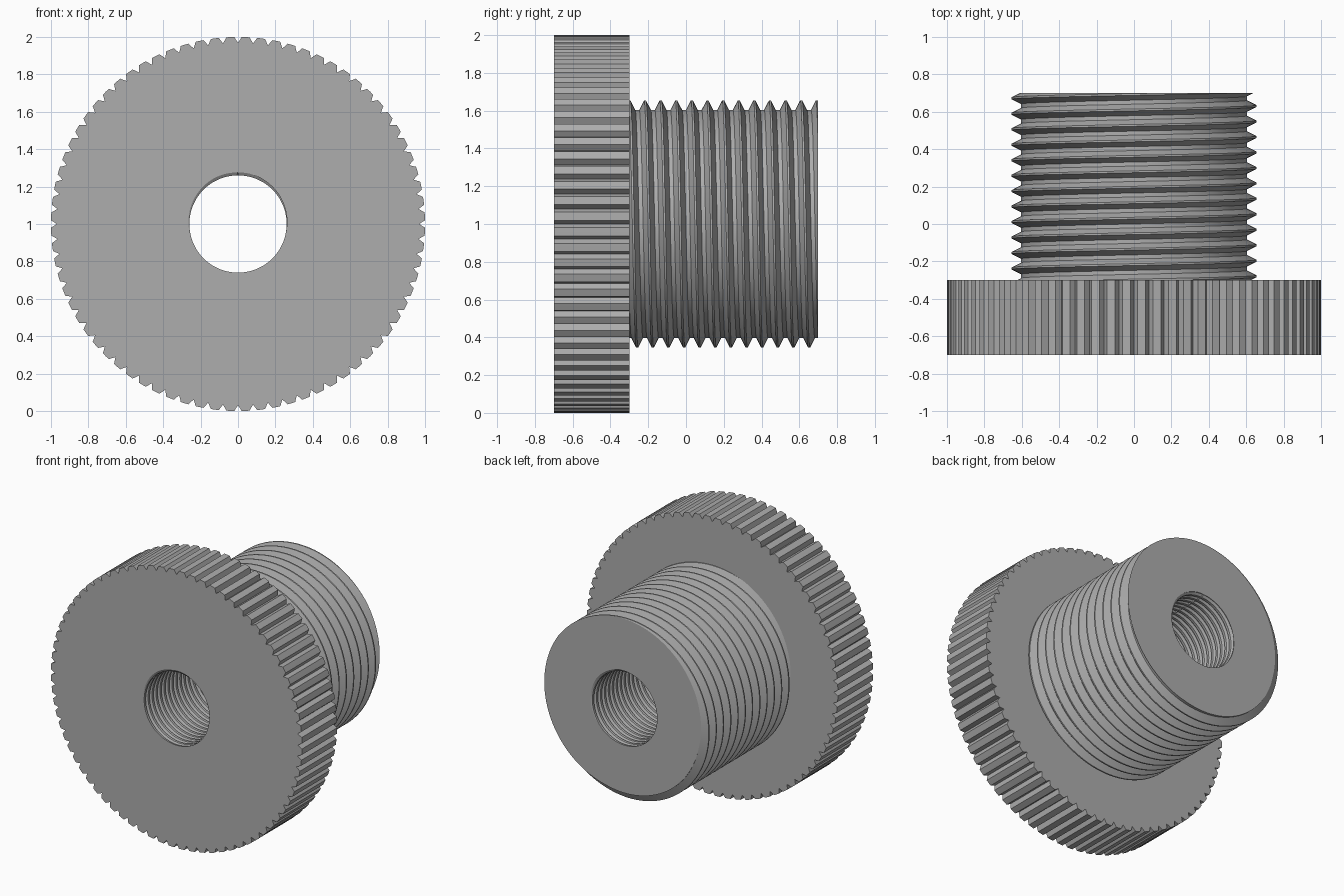
import bpy, bmesh
from math import sin, cos, pi, radians, floor, ceil

if "Cube" in bpy.data.objects:
    bpy.data.objects.remove(bpy.data.objects["Cube"], do_unlink=True)

TEETH = 76
FRONT, SHOULDER, BACK = -0.7, -0.3, 0.7
STEP = 2 * pi / TEETH

# Knurled outline: flat-topped teeth separated by V grooves
OUTLINE = [(0.0, 0.968), (0.24, 1.0), (0.5, 1.0), (0.76, 1.0)]
RIM = [((i + f) * STEP, r) for i in range(TEETH) for f, r in OUTLINE]
ANGLES = [a for a, r in RIM]

metal = bpy.data.materials.new("grey metal")
metal.use_nodes = True
GREY = (0.42, 0.42, 0.42, 1.0)
metal.diffuse_color = GREY
metal.node_tree.nodes["Principled BSDF"].inputs["Base Color"].default_value = GREY


def point(angle, radius, y):
    return (radius * sin(angle), y, 1 + radius * cos(angle))


def thread_radius(thread, angle, y):
    """Radius of a helical thread at a given angle and depth."""
    t = (y - thread["start"]) / thread["pitch"] - angle / (2 * pi)
    t = abs(t - round(t))
    blend = (t - thread["crest"]) / (thread["root"] - thread["crest"])
    blend = min(max(blend, 0), 1)
    return thread["major"] + (thread["minor"] - thread["major"]) * blend


def thread_ring(thread, y):
    return [point(a, thread_radius(thread, a, y), y) for a in ANGLES]


def thread_rows(thread, y0, y1):
    """Rows following the helix, trimmed flat at both ends."""
    pitch, start = thread["pitch"], thread["start"]
    rows = [thread_ring(thread, y0)]
    first = floor((y0 - start) / pitch) - 2
    last = ceil((y1 - start) / pitch) + 1
    for turn in range(first, last + 1):
        for f in (-thread["root"], -thread["crest"], thread["crest"], thread["root"]):
            row = []
            for a in ANGLES:
                y = start + (turn + f + a / (2 * pi)) * pitch
                y = min(max(y, y0), y1)
                row.append(point(a, thread_radius(thread, a, y), y))
            rows.append(row)
    rows.append(thread_ring(thread, y1))
    return rows


def build(name, strips):
    """Skin each list of rings, joining the helix seam one turn along."""
    bm = bmesh.new()
    count = len(ANGLES)
    for rows, helical in strips:
        grid = [[bm.verts.new(p) for p in row] for row in rows]
        if helical:
            # the closing column repeats the first column shifted by one turn
            for j, row in enumerate(grid):
                shifted = j if j in (0, len(grid) - 1) else min(j + 4, len(grid) - 1)
                row.append(grid[shifted][0])
        else:
            for row in grid:
                row.append(row[0])
        for a, b in zip(grid, grid[1:]):
            for i in range(count):
                corners = list(dict.fromkeys((a[i], a[i + 1], b[i + 1], b[i])))
                if len(corners) > 2:
                    bm.faces.new(corners)
    bmesh.ops.remove_doubles(bm, verts=bm.verts, dist=0.00002)
    mesh = bpy.data.meshes.new(name)
    bm.to_mesh(mesh)
    bm.free()
    mesh.materials.append(metal)
    obj = bpy.data.objects.new(name, mesh)
    bpy.context.collection.objects.link(obj)
    bpy.ops.object.select_all(action="DESELECT")
    obj.select_set(True)
    bpy.context.view_layer.objects.active = obj
    bpy.ops.object.shade_smooth_by_angle(angle=radians(20))
    return obj


outer = dict(pitch=0.0827, start=-0.217, major=0.655, minor=0.604, crest=0.06, root=0.37)
inner = dict(pitch=0.045, start=-0.699, major=0.276, minor=0.26, crest=0.06, root=0.3)

rim_front = [point(a, r, FRONT) for a, r in RIM]
rim_back = [point(a, r, SHOULDER) for a, r in RIM]

# Knurled disc: front face, toothed rim and shoulder
build("knurled_disc", [
    ([thread_ring(inner, FRONT), rim_front], False),
    ([rim_front, rim_back], False),
    ([rim_back, thread_ring(outer, SHOULDER)], False),
])

# Threaded shaft with a flat end
build("threaded_shaft", [
    (thread_rows(outer, SHOULDER, BACK), True),
    ([thread_ring(outer, BACK), thread_ring(inner, BACK)], False),
])

# Threaded bore running through both
build("threaded_bore", [(thread_rows(inner, FRONT, BACK)[::-1], False)])
